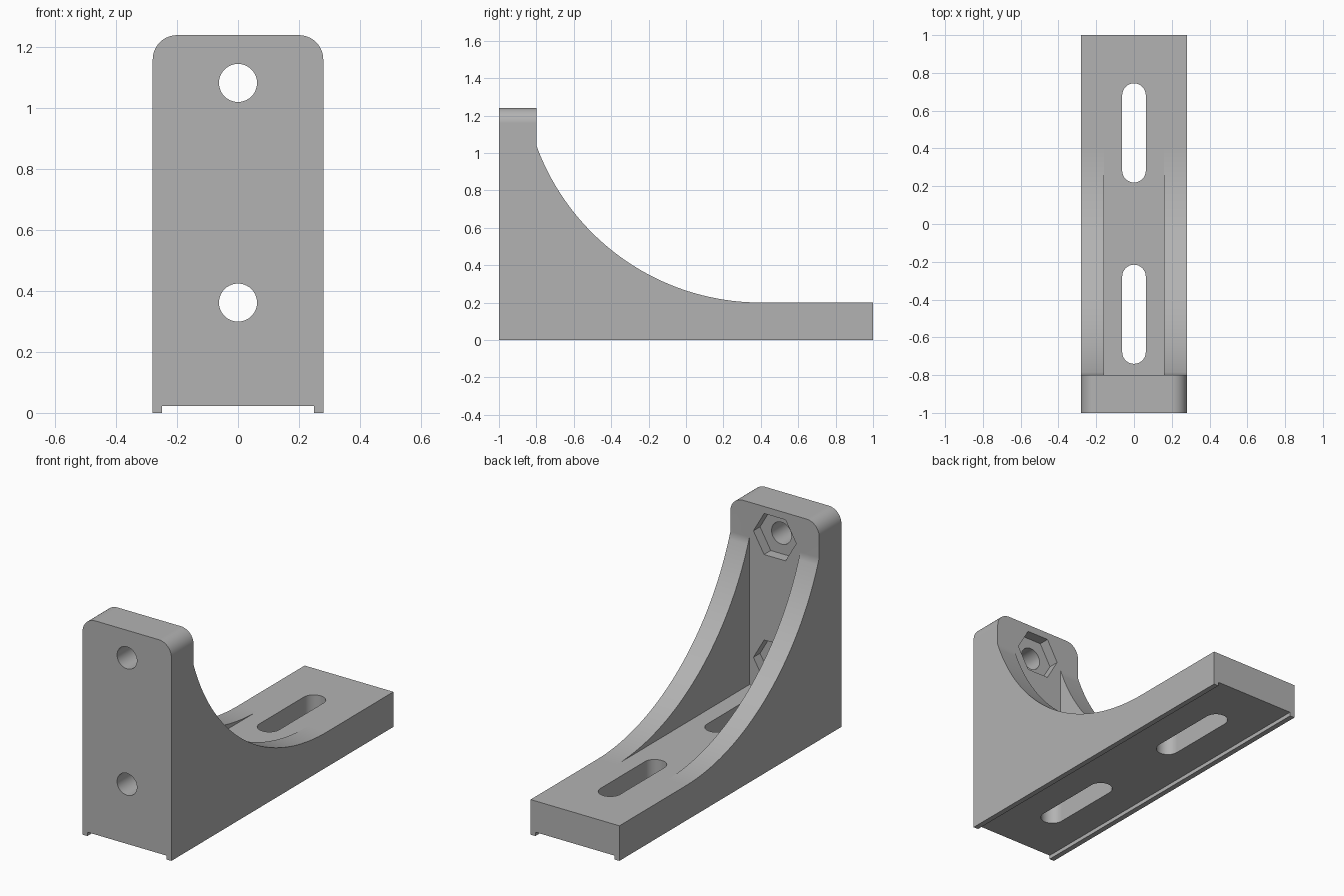
import bpy, bmesh, math
from mathutils import Vector

cube = bpy.data.objects.get("Cube")
if cube:
    bpy.data.objects.remove(cube, do_unlink=True)

HALF_W, BASE_TOP, WALL_BACK, HEIGHT = 0.28, 0.2, -0.8, 1.24

grey = bpy.data.materials.new("plain grey")
grey.use_nodes = True
grey.diffuse_color = (0.45, 0.45, 0.45, 1)
grey.node_tree.nodes["Principled BSDF"].inputs["Base Color"].default_value = grey.diffuse_color


def prism(name, outline, along):
    """Extrude a closed 3D outline along a vector."""
    bm = bmesh.new()
    face = bm.faces.new([bm.verts.new(p) for p in outline])
    ext = bmesh.ops.extrude_face_region(bm, geom=[face], use_keep_orig=True)
    bmesh.ops.translate(bm, vec=Vector(along),
                        verts=[v for v in ext["geom"] if isinstance(v, bmesh.types.BMVert)])
    bmesh.ops.recalc_face_normals(bm, faces=bm.faces)
    mesh = bpy.data.meshes.new(name)
    bm.to_mesh(mesh)
    bm.free()
    mesh.materials.append(grey)
    ob = bpy.data.objects.new(name, mesh)
    bpy.context.collection.objects.link(ob)
    return ob


def circle(r, n, start=0.0, sweep=math.tau):
    return [(r * math.cos(start + sweep * i / n), r * math.sin(start + sweep * i / n))
            for i in range(n)]


def box(name, lo, hi):
    return prism(name, [(lo[0], lo[1], lo[2]), (hi[0], lo[1], lo[2]),
                        (hi[0], hi[1], lo[2]), (lo[0], hi[1], lo[2])], (0, 0, hi[2] - lo[2]))


# Bracket side profile with a concave arc from base to upright
arc_y, arc_r, steps = 0.4, 1.277, 40
end = math.asin((arc_y - WALL_BACK) / arc_r)
arc = [(arc_y - arc_r * math.sin(end * i / steps),
        BASE_TOP + arc_r * (1 - math.cos(end * i / steps))) for i in range(1, steps)]
arc_top = BASE_TOP + arc_r * (1 - math.cos(end))
profile = ([(-1, 0), (1, 0), (1, BASE_TOP), (arc_y, BASE_TOP)] + arc
           + [(WALL_BACK, arc_top), (WALL_BACK, HEIGHT), (-1, HEIGHT)])
bracket = prism("bracket", [(-HALF_W, y, z) for y, z in profile], (2 * HALF_W, 0, 0))

# Rounded upper corners of the upright
bm = bmesh.new()
bm.from_mesh(bracket.data)
corners = [e for e in bm.edges
           if all(v.co.z > HEIGHT - 0.01 for v in e.verts)
           and abs(e.verts[0].co.x - e.verts[1].co.x) < 0.01]
bmesh.ops.bevel(bm, geom=corners, offset=0.08, segments=10, profile=0.5, affect='EDGES')
bm.to_mesh(bracket.data)
bm.free()

# Pocket between the two ribs, and the groove under the base
cutters = [box("rib_pocket", (-0.16, WALL_BACK, BASE_TOP), (0.16, 0.5, 1.15)),
           box("base_groove", (-0.25, -1.1, -0.1), (0.25, 1.1, 0.022))]

# Bolt holes with hexagonal nut recesses
for z in (0.362, 1.083):
    cutters.append(prism("bolt_hole", [(x, -1.1, z + h) for x, h in circle(0.0625, 40)], (0, 0.4, 0)))
    cutters.append(prism("nut_recess", [(x, -0.86, z + h) for x, h in circle(0.135, 6)], (0, 0.16, 0)))

# Rounded slots through the base
for mid in (-0.478, 0.482):
    ends = circle(0.0625, 16, 0, math.pi) + [(-0.0625, 0)]
    slot = [(x, mid + 0.2 + y, -0.1) for x, y in ends]
    slot += [(-x, mid - 0.2 - y, -0.1) for x, y in ends]
    cutters.append(prism("base_slot", slot, (0, 0, 0.4)))

for c in cutters:
    c.hide_render = True
    mod = bracket.modifiers.new(c.name, 'BOOLEAN')
    mod.operation, mod.solver, mod.object = 'DIFFERENCE', 'EXACT', c

# Bake the cuts and drop the cutters
bpy.context.view_layer.update()
deps = bpy.context.evaluated_depsgraph_get()
cut_mesh = bpy.data.meshes.new_from_object(bracket.evaluated_get(deps))
bracket.modifiers.clear()
bracket.data = cut_mesh
for c in cutters:
    bpy.data.objects.remove(c, do_unlink=True)

# Smooth curves, crisp flats
for ob in bpy.context.selected_objects:
    ob.select_set(False)
bracket.select_set(True)
bpy.context.view_layer.objects.active = bracket
bpy.ops.object.shade_smooth_by_angle(angle=math.radians(25))
weighted = bracket.modifiers.new("flat_faces", 'WEIGHTED_NORMAL')
weighted.keep_sharp = True
